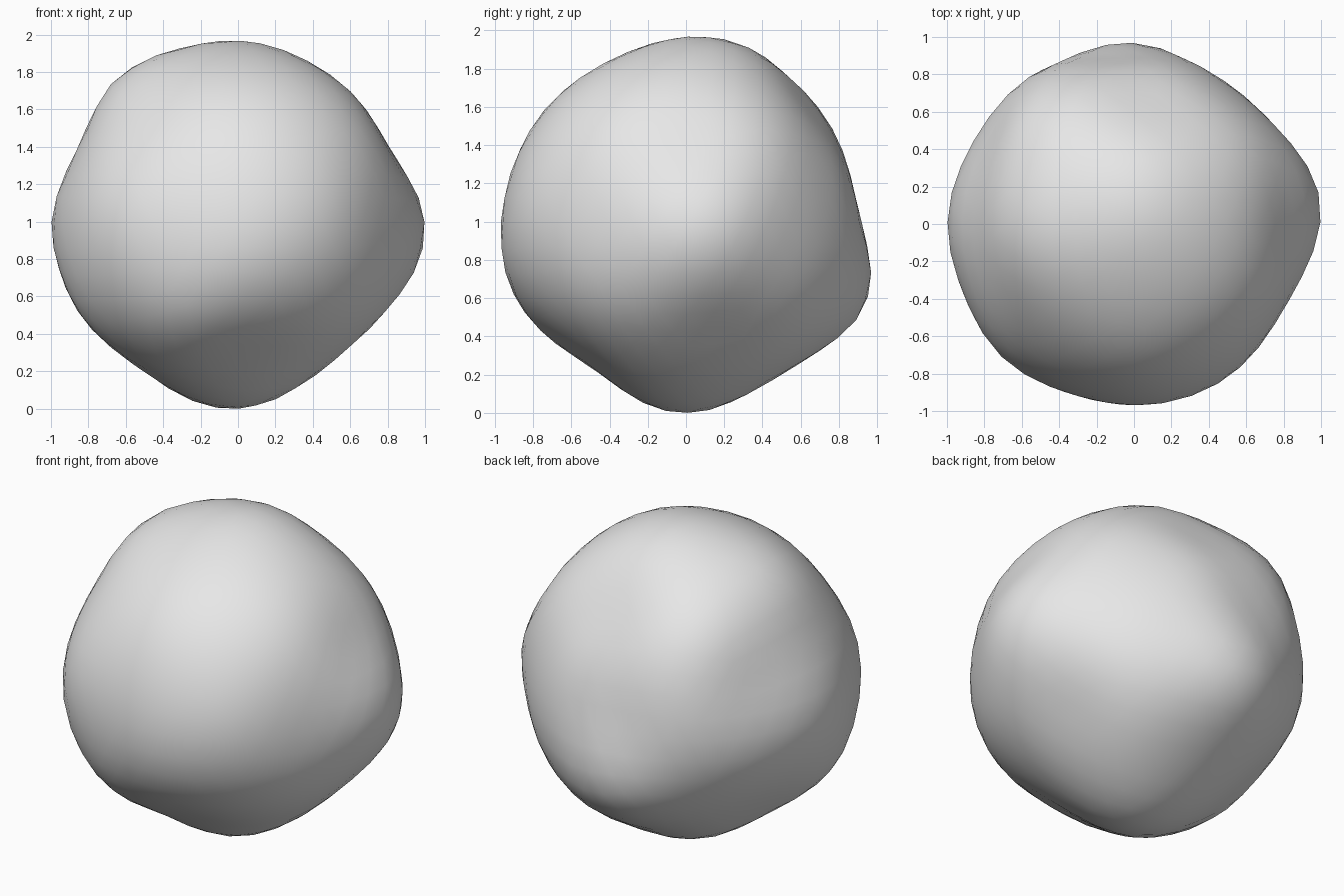
import bpy, bmesh
from math import radians, cos, sin, exp
from mathutils import Vector

cube = bpy.data.objects.get("Cube")
if cube:
    bpy.data.objects.remove(cube, do_unlink=True)

BASE_RADIUS = 0.95
BUMP_WIDTH = 0.38
SOFTNESS = 0.04

# Lumps and hollows: azimuth, elevation, height in hundredths
BUMPS = [
    # crown and underside
    (0, 90, 2), (0, -90, 5),
    # left lump and the hollows around it
    (0, 62, -2), (3, 43, -4), (0, 24, -5), (6, 0, 5), (0, -20, 1),
    (15, -41, -7), (0, -68, -2), (34, 0, -4), (56, 20, -8), (45, 50, -4),
    # back lump, hollow above it
    (90, 68, 1), (84, 44, -8), (90, 23, -7), (64, -5, -5), (98, 0, -4),
    (95, -23, 8), (90, -43, 2), (90, -64, -1),
    # back right shoulder
    (134, 36, 5), (125, 8, 1), (147, 16, -1), (150, -4, 2), (163, -42, -4),
    # right side
    (180, 66, 4), (182, 48, 6), (180, 28, 0), (180, 3, 5),
    (197, -31, 6), (188, -56, 0), (180, -72, 3),
    # front right lump
    (226, 4, 6), (222, -18, 7), (247, -34, 5), (240, 32, 0),
    # front
    (270, 67, -1), (270, 43, 0), (268, 18, 1), (272, -14, 4),
    (270, -52, -5), (270, -70, 0),
    # front left flank
    (298, 0, 2), (296, -32, -1), (330, 2, -3), (325, 35, -1), (325, -50, -4),
]


def direction(azimuth, elevation):
    a, e = radians(azimuth), radians(elevation)
    return Vector((cos(e) * cos(a), cos(e) * sin(a), sin(e)))


def falloff(p, q):
    return exp(-(p - q).length_squared / BUMP_WIDTH ** 2)


# Balance the overlapping bumps so each reaches its own height
centres = [direction(a, e) for a, e, h in BUMPS]
goals = [h / 100 for a, e, h in BUMPS]
overlap = [[falloff(p, q) for q in centres] for p in centres]
strength = [0.0] * len(goals)
for step in range(300):
    for i, row in enumerate(overlap):
        rest = sum(k * s for k, s in zip(row, strength)) - strength[i]
        strength[i] = (goals[i] - rest) / (1 + SOFTNESS)

# Lumpy boulder from a displaced icosphere
bm = bmesh.new()
bmesh.ops.create_icosphere(bm, subdivisions=4, radius=1)
for v in bm.verts:
    d = v.co.normalized()
    v.co = d * (BASE_RADIUS + sum(s * falloff(d, c) for s, c in zip(strength, centres)))

# Stand it on the ground, centred
low = Vector([min(v.co[i] for v in bm.verts) for i in range(3)])
high = Vector([max(v.co[i] for v in bm.verts) for i in range(3)])
middle = (low + high) / 2
middle.z = low.z
bmesh.ops.translate(bm, verts=bm.verts, vec=-middle)
for f in bm.faces:
    f.smooth = True

mesh = bpy.data.meshes.new("boulder")
bm.to_mesh(mesh)
bm.free()
boulder = bpy.data.objects.new("boulder", mesh)
bpy.context.collection.objects.link(boulder)

# Plain light grey
grey = bpy.data.materials.new("light_grey")
grey.use_nodes = True
colour = (0.8, 0.8, 0.8, 1)
grey.diffuse_color = colour
grey.node_tree.nodes["Principled BSDF"].inputs["Base Color"].default_value = colour
mesh.materials.append(grey)
